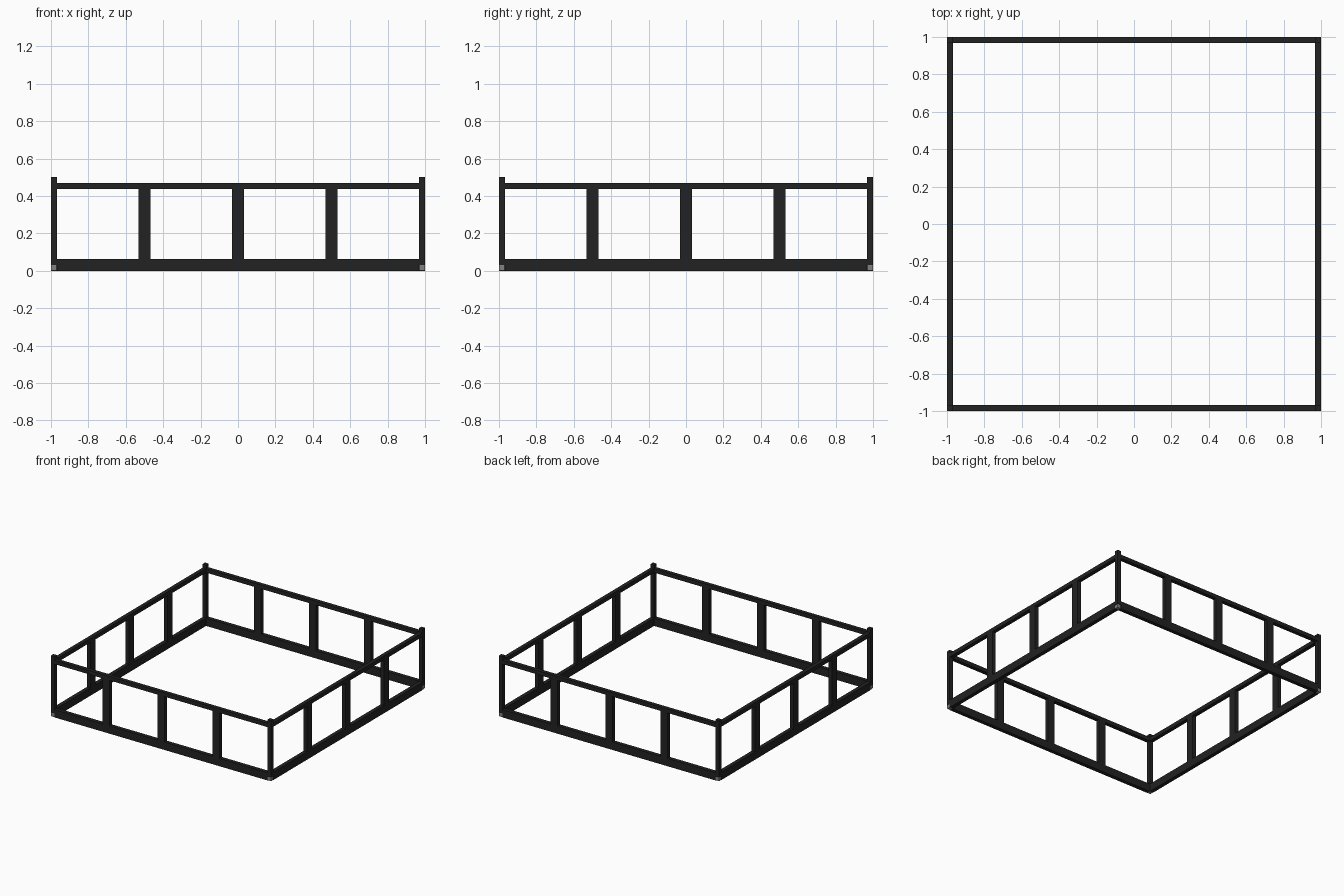
import bpy, bmesh
from mathutils import Matrix, Vector

if "Cube" in bpy.data.objects:
    bpy.data.objects.remove(bpy.data.objects["Cube"])

T = 0.032          # profile thickness
E = 1 - T / 2      # centre line of the outer frame
I = 1 - T          # inner end of the rails


def material(name, rgb):
    m = bpy.data.materials.new(name)
    m.diffuse_color = (*rgb, 1)
    m.use_nodes = True
    m.node_tree.nodes["Principled BSDF"].inputs["Base Color"].default_value = m.diffuse_color
    return m


black = material("black metal", (0.016, 0.016, 0.017))
grey = material("grey connector", (0.22, 0.22, 0.22))


def box(name, centre, size, mat, turn=0, bevel=0.0):
    """Box placed in the front side's frame, then turned by quarter turns about z."""
    bm = bmesh.new()
    bmesh.ops.create_cube(bm, size=1)
    bmesh.ops.scale(bm, vec=Vector(size), verts=bm.verts)
    if bevel:
        bmesh.ops.bevel(bm, geom=bm.edges[:], offset=bevel, segments=2,
                        profile=0.5, affect='EDGES')
    bmesh.ops.translate(bm, vec=Vector(centre), verts=bm.verts)
    bm.transform(Matrix.Rotation(turn * 1.5707963267948966, 4, 'Z'))
    me = bpy.data.meshes.new(name)
    bm.to_mesh(me)
    bm.free()
    me.materials.append(mat)
    ob = bpy.data.objects.new(name, me)
    bpy.context.collection.objects.link(ob)
    return ob


for k, side in enumerate(("front", "right", "back", "left")):
    # horizontal rails
    box(side + "_bottom_rail", (0, -E, T), (2 * I, T, 2 * T), black, k)
    box(side + "_top_rail", (0, -E, 0.454), (2 * I, T, T), black, k)
    # three wide uprights
    for i, x in enumerate((-0.5, 0, 0.5)):
        box(f"{side}_upright_{i + 1}", (x, -E, (2 * T + 0.438) / 2),
            (2 * T, T, 0.438 - 2 * T), black, k)
    # corner post standing on a small grey connector
    box(side + "_corner_post", (E, -E, (T + 0.5) / 2), (T, T, 0.5 - T), black, k)
    box(side + "_corner_connector", (E, -E, T / 2), (T, T, T), grey, k, 0.004)
